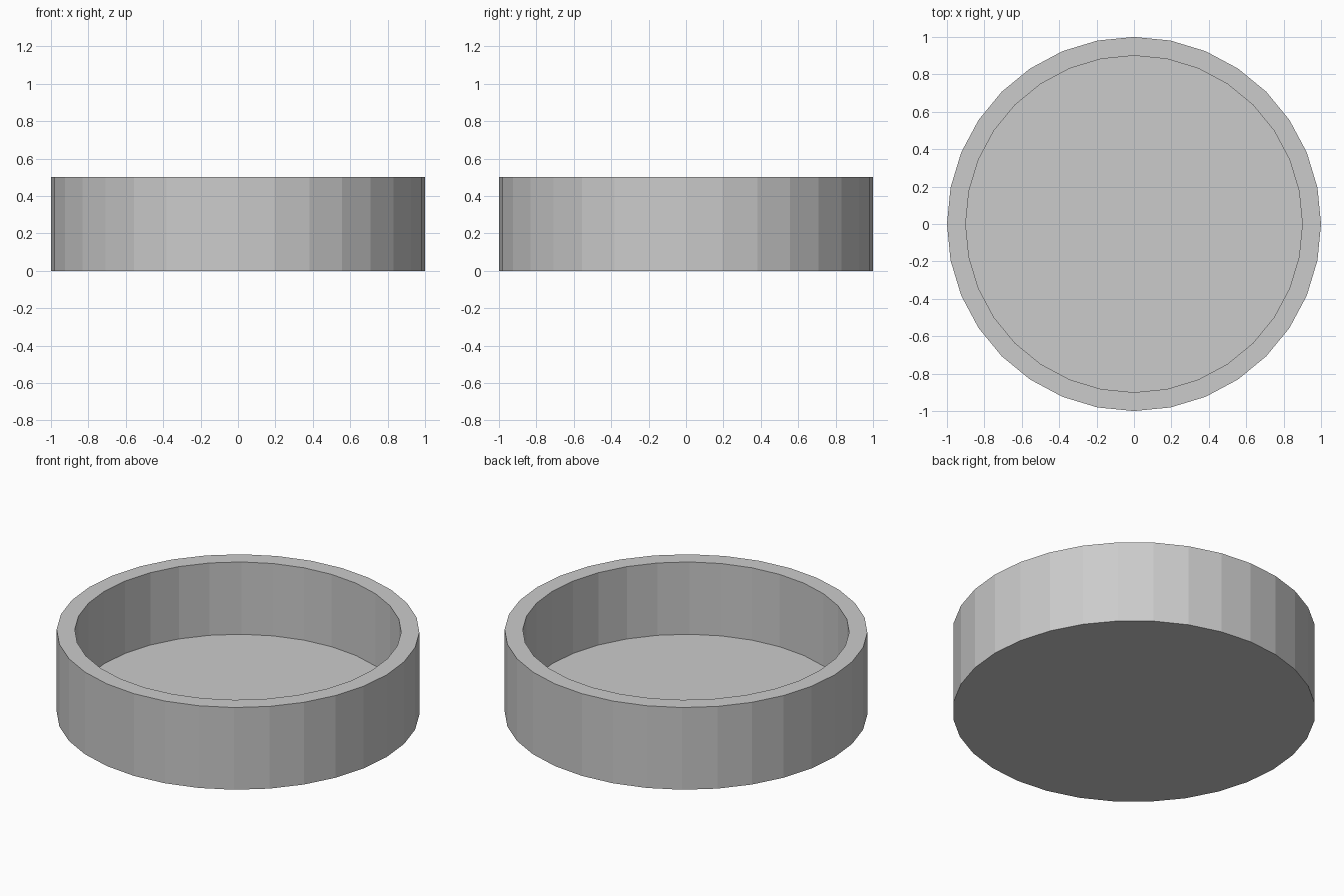
import bpy, bmesh, math

if "Cube" in bpy.data.objects:
    bpy.data.objects.remove(bpy.data.objects["Cube"])

SIDES = 32
# Closed lathe profile as (radius, height): underside, outer wall, rim, inner wall, floor
PROFILE = [(1.0, 0.0), (1.0, 0.5), (0.9, 0.5), (0.9, 0.06)]

bm = bmesh.new()


def ring(radius, z):
    return [bm.verts.new((radius * math.cos(2 * math.pi * i / SIDES),
                          radius * math.sin(2 * math.pi * i / SIDES), z))
            for i in range(SIDES)]


rings = [ring(r, z) for r, z in PROFILE]

# Outer wall, flat rim and inner wall
for lower, upper in zip(rings, rings[1:]):
    for i in range(SIDES):
        j = (i + 1) % SIDES
        bm.faces.new((lower[i], lower[j], upper[j], upper[i]))

# Underside and recessed floor
bm.faces.new(list(reversed(rings[0])))
bm.faces.new(rings[-1])
bmesh.ops.recalc_face_normals(bm, faces=bm.faces[:])

mesh = bpy.data.meshes.new("round_tray")
bm.to_mesh(mesh)
bm.free()
tray = bpy.data.objects.new("round_tray", mesh)
bpy.context.collection.objects.link(tray)
